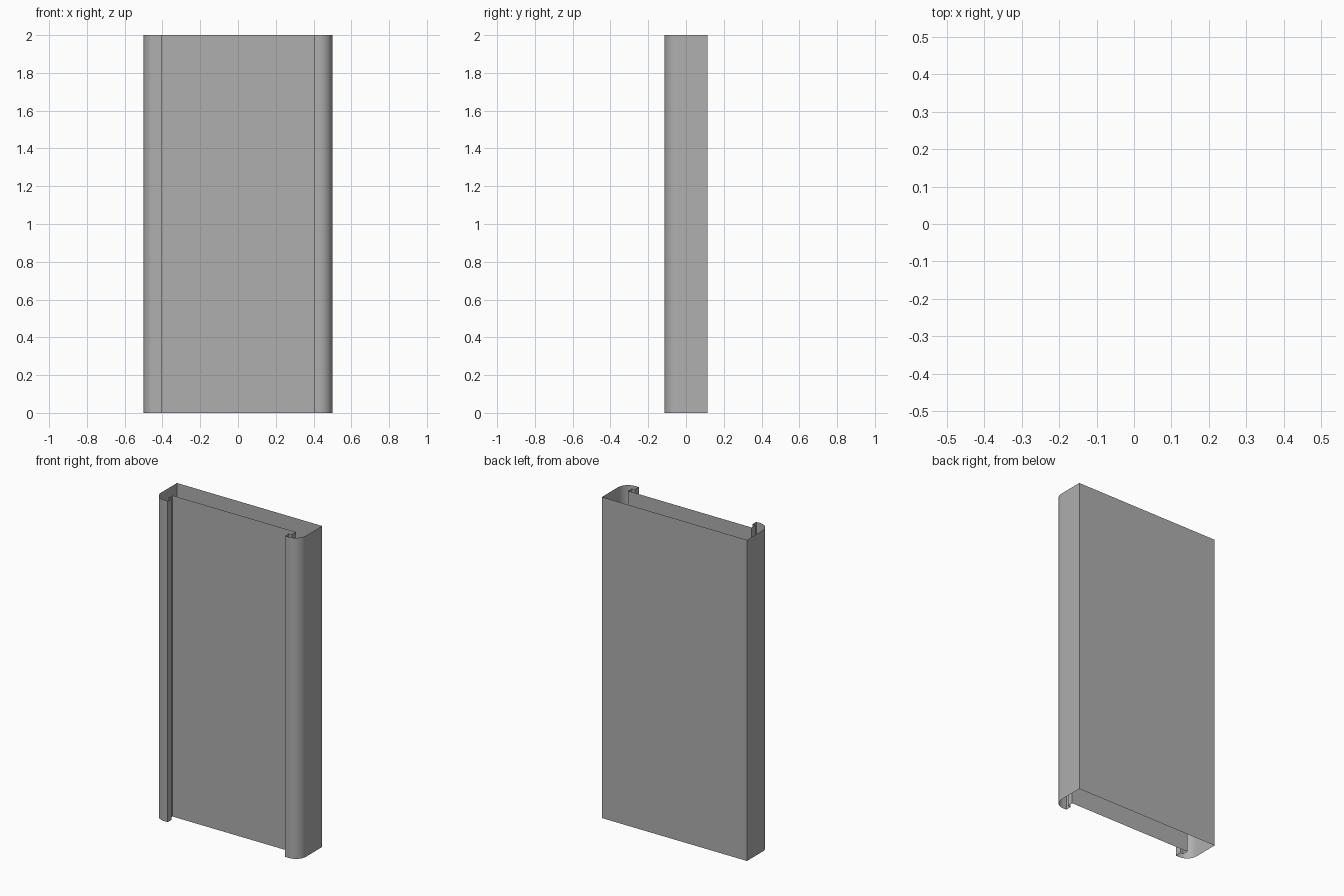
import bpy, bmesh, math

if "Cube" in bpy.data.objects:
    bpy.data.objects.remove(bpy.data.objects["Cube"])

W, D, H = 0.5, 0.114, 2.0      # half width, half depth, height
R, LIP = 0.07, 0.405           # corner radius, inner edge of front flange
STEP, PANEL_Y = 0.426, -0.037  # recess step x, inset front panel y

# Right half of the thin sheet profile: back corner, rounded front corner
half = [(W, D)]
for i in range(13):
    a = math.radians(90 * i / 12)
    half.append((W - R + R * math.cos(a), -D + R - R * math.sin(a)))
# Stepped lip leading back to the inset front panel
half += [(LIP, -D), (LIP, -0.075), (STEP, -0.075), (STEP, PANEL_Y)]

# Full closed profile, mirrored across x
profile = half + [(-x, y) for x, y in reversed(half)]

# Extrude the profile upwards as a tube of thin sheet with open ends
bm = bmesh.new()
low = [bm.verts.new((x, y, 0)) for x, y in profile]
high = [bm.verts.new((x, y, H)) for x, y in profile]
for i in range(len(profile)):
    j = (i + 1) % len(profile)
    bm.faces.new((low[j], low[i], high[i], high[j]))
bmesh.ops.recalc_face_normals(bm, faces=bm.faces)
mesh = bpy.data.meshes.new("hollow_panel")
bm.to_mesh(mesh)
bm.free()
panel = bpy.data.objects.new("hollow_panel", mesh)
bpy.context.collection.objects.link(panel)

# Mid grey material
grey = bpy.data.materials.new("mid_grey")
grey.diffuse_color = (0.43, 0.43, 0.43, 1)
grey.use_nodes = True
grey.node_tree.nodes["Principled BSDF"].inputs["Base Color"].default_value = grey.diffuse_color
mesh.materials.append(grey)

# Smooth rounded corners, crisp folds
bpy.context.view_layer.objects.active = panel
panel.select_set(True)
bpy.ops.object.shade_smooth_by_angle(angle=math.radians(30))
